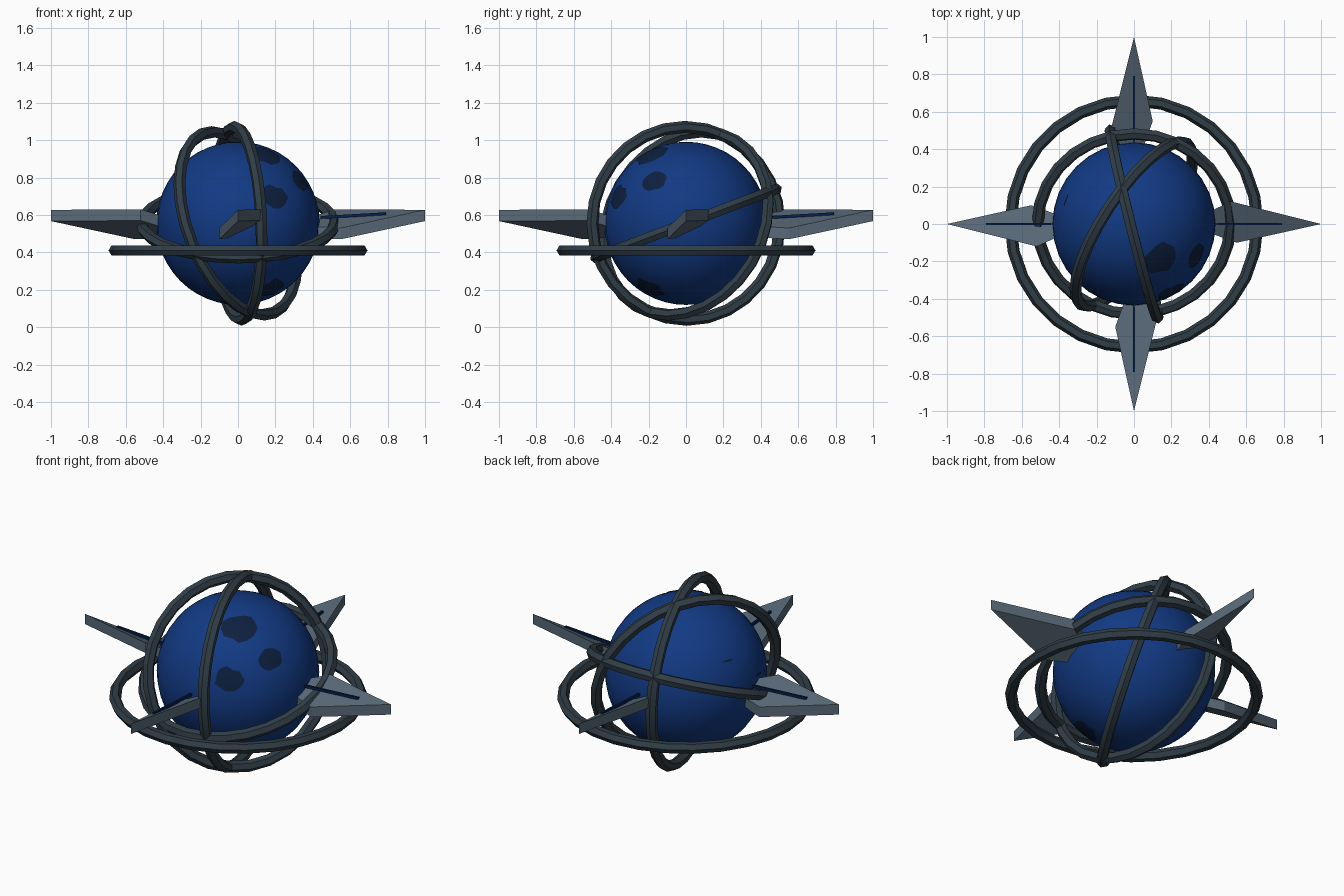
import bpy, bmesh, math, random
from mathutils import Vector, Matrix

random.seed(4)
cube = bpy.data.objects.get("Cube")
if cube:
    bpy.data.objects.remove(cube, do_unlink=True)

CENTRE = Vector((0, 0, 0.555))
RADIUS = 0.436


def material(name, rgb):
    m = bpy.data.materials.new(name)
    m.use_nodes = True
    m.diffuse_color = (*rgb, 1)
    m.node_tree.nodes["Principled BSDF"].inputs["Base Color"].default_value = (*rgb, 1)
    return m


ocean_blue = material("ocean_blue", (0.006, 0.042, 0.23))
land_navy = material("land_navy", (0.004, 0.014, 0.05))
ring_slate = material("ring_slate", (0.03, 0.047, 0.062))
spike_grey = material("spike_grey", (0.10, 0.142, 0.19))
stripe_navy = material("stripe_navy", (0.002, 0.014, 0.08))


def add_object(name, bm, mat, smooth=False):
    bmesh.ops.recalc_face_normals(bm, faces=bm.faces)
    mesh = bpy.data.meshes.new(name)
    bm.to_mesh(mesh)
    bm.free()
    mesh.materials.append(mat)
    obj = bpy.data.objects.new(name, mesh)
    bpy.context.collection.objects.link(obj)
    if smooth:
        bpy.ops.object.select_all(action='DESELECT')
        obj.select_set(True)
        bpy.context.view_layer.objects.active = obj
        bpy.ops.object.shade_smooth_by_angle(angle=math.radians(35))
    return obj


# Globe
bm = bmesh.new()
bmesh.ops.create_uvsphere(bm, u_segments=32, v_segments=24, radius=RADIUS)
bmesh.ops.translate(bm, verts=bm.verts, vec=CENTRE)
add_object("globe", bm, ocean_blue, smooth=True)


# Land patches: thin irregular discs draped over the globe
def land_patch(name, direction, width, height, wobble=0.22, sides=14):
    rot = Vector(direction).to_track_quat('Z', 'Y').to_matrix()
    bm = bmesh.new()
    scales = [1 + random.uniform(-wobble, wobble) for _ in range(sides)]

    def point(i, t):
        a = math.tau * i / sides
        s = t * scales[i]
        p = Vector((width * s * math.cos(a), height * s * math.sin(a), RADIUS))
        return bm.verts.new(CENTRE + rot @ p.normalized() * (RADIUS + 0.003))

    middle = bm.verts.new(CENTRE + rot @ Vector((0, 0, RADIUS + 0.003)))
    loops = [[point(i, t) for i in range(sides)] for t in (0.35, 0.7, 1)]
    for i in range(sides):
        j = (i + 1) % sides
        bm.faces.new((middle, loops[0][i], loops[0][j]))
        for a, b in zip(loops, loops[1:]):
            bm.faces.new((a[i], b[i], b[j], a[j]))
    obj = add_object(name, bm, land_navy)
    obj.data.shade_smooth()


land_patch("land_upper", (0.15, -0.18, 0.37), 0.10, 0.095)
land_patch("land_side", (0.33, -0.17, 0.225), 0.07, 0.058, 0.1)
land_patch("land_front", (0.2, -0.36, 0.145), 0.08, 0.06)
land_patch("land_lower", (0.18, -0.2, -0.35), 0.085, 0.075)
land_patch("islet_back", (-0.36, 0.126, 0.207), 0.03, 0.006)
land_patch("islet_right", (-0.42, -0.07, 0.07), 0.03, 0.006)


# Orbit rings: six-sided tubes swept round a circle
def ring(name, normal, major, minor, centre, steps=28, sides=6):
    rot = Vector(normal).to_track_quat('Z', 'Y').to_matrix()
    bm = bmesh.new()
    grid = []
    for i in range(steps):
        spin = Matrix.Rotation(math.tau * i / steps, 3, 'Z')
        row = []
        for k in range(sides):
            a = math.tau * k / sides
            p = Vector((major + minor * math.cos(a), 0, minor * math.sin(a)))
            row.append(bm.verts.new(centre + rot @ (spin @ p)))
        grid.append(row)
    for i in range(steps):
        here, there = grid[i], grid[(i + 1) % steps]
        for k in range(sides):
            m = (k + 1) % sides
            bm.faces.new((here[k], there[k], there[m], here[m]))
    add_object(name, bm, ring_slate, smooth=True)


ring("flat_ring", (0, 0, 1), 0.66, 0.032, Vector((0, 0, 0.41)))
ring("upright_ring", (1, 0.25, 0.037), 0.516, 0.032, CENTRE)
ring("leaning_ring", (0.79, -0.52, 0.31), 0.515, 0.032, CENTRE)
ring("tilted_ring", (0, -0.36, 0.95), 0.515, 0.032, CENTRE)


# Compass spikes: banked arrowhead plates with a thin stripe along the top
def prism(name, outline, thickness, mat, turn):
    bm = bmesh.new()
    top = [bm.verts.new(p) for p in outline]
    low = [bm.verts.new(Vector(p) - Vector((0, 0, thickness))) for p in outline]
    bm.faces.new(top)
    bm.faces.new(low[::-1])
    for i in range(len(top)):
        j = (i + 1) % len(top)
        bm.faces.new((top[i], low[i], low[j], top[j]))
    bm.transform(Matrix.Rotation(turn, 4, 'Z'))
    add_object(name, bm, mat)


arrow = [(0, -1, 0.627), (0.12, -0.52, 0.63), (0.07, -0.41, 0.596),
         (-0.05, -0.41, 0.538), (-0.1, -0.55, 0.53)]
stripe = [(-0.006, -0.79, 0.614), (0.006, -0.79, 0.614),
          (0.006, -0.44, 0.594), (-0.006, -0.44, 0.594)]
for i, side in enumerate(("front", "left", "back", "right")):
    turn = i * math.pi / 2
    prism(side + "_spike", arrow, 0.06, spike_grey, turn)
    prism(side + "_spike_stripe", stripe, 0.015, stripe_navy, turn)
